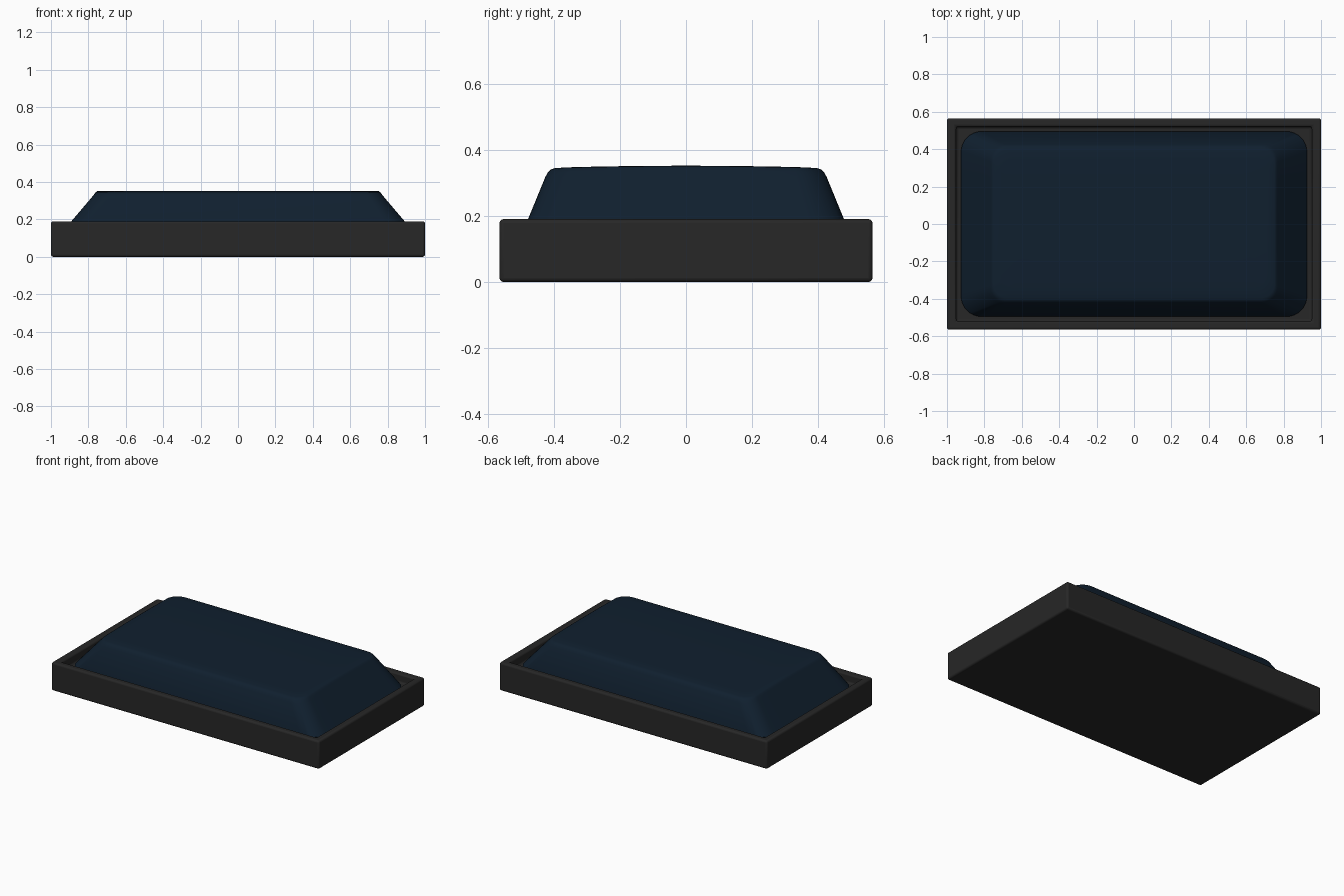
import bpy, bmesh, math

if "Cube" in bpy.data.objects:
    bpy.data.objects.remove(bpy.data.objects["Cube"])


def make_object(name, bm, color):
    bmesh.ops.recalc_face_normals(bm, faces=bm.faces[:])
    mesh = bpy.data.meshes.new(name)
    bm.to_mesh(mesh)
    bm.free()
    obj = bpy.data.objects.new(name, mesh)
    bpy.context.collection.objects.link(obj)
    mat = bpy.data.materials.new(name + "_material")
    mat.diffuse_color = (*color, 1)
    mat.use_nodes = True
    mat.node_tree.nodes["Principled BSDF"].inputs["Base Color"].default_value = mat.diffuse_color
    mesh.materials.append(mat)
    return obj


def smooth(obj, angle):
    bpy.ops.object.select_all(action='DESELECT')
    obj.select_set(True)
    bpy.context.view_layer.objects.active = obj
    bpy.ops.object.shade_smooth_by_angle(angle=math.radians(angle))


def rounded_ring(bm, hx, hy, z, r, crown, steps=8):
    """Rounded rectangle whose height falls off towards the long sides."""
    verts = []
    corners = [(1, 1, 0), (-1, 1, 90), (-1, -1, 180), (1, -1, 270)]
    for sx, sy, start in corners:
        arc = []
        for i in range(steps + 1):
            a = math.radians(start + 90 * i / steps)
            arc.append((sx * (hx - r) + r * math.cos(a), sy * (hy - r) + r * math.sin(a)))
        # midpoints on the short ends carry the crown
        if sx == 1 and sy == 1:
            arc = [(hx, (hy - r) * t) for t in (0, 0.35, 0.7)] + arc
        elif sx == -1 and sy == 1:
            arc += [(-hx, (hy - r) * t) for t in (0.7, 0.35, 0, -0.35, -0.7)]
        elif sx == 1 and sy == -1:
            arc += [(hx, (hy - r) * t) for t in (-0.7, -0.35)]
        verts += [bm.verts.new((x, y, z - crown * (y / 0.4) ** 2)) for x, y in arc]
    return verts


# Shallow tray with a raised rim
bm = bmesh.new()
bmesh.ops.create_cube(bm, size=1)
for v in bm.verts:
    v.co = (v.co.x * 2, v.co.y * 1.13, (v.co.z + 0.5) * 0.19)
top = max(bm.faces, key=lambda f: f.calc_center_median().z)
bmesh.ops.inset_region(bm, faces=[top], thickness=0.07)
for v in top.verts:
    v.co.y *= 0.50 / 0.495
floor = bmesh.ops.extrude_discrete_faces(bm, faces=[top])["faces"][0]
for v in floor.verts:
    v.co.z = 0.13
tray = make_object("tray", bm, (0.02, 0.02, 0.02))
bevel = tray.modifiers.new("soft_edges", 'BEVEL')
bevel.width = 0.012
bevel.segments = 3
smooth(tray, 40)

# Tapered cap with rounded corners and a slightly crowned top
bm = bmesh.new()
profile = [  # half length, half width, height, corner radius, crown
    (0.925, 0.495, 0.125, 0.11, 0),
    (0.925, 0.495, 0.15, 0.11, 0),
    (0.782, 0.426, 0.318, 0.09, 0),
    (0.768, 0.418, 0.336, 0.085, 0.003),
    (0.760, 0.409, 0.346, 0.08, 0.005),
    (0.752, 0.395, 0.351, 0.075, 0.006),
    (0.71, 0.34, 0.352, 0.07, 0.006),
    (0.60, 0.20, 0.352, 0.06, 0.006),
    (0.50, 0.06, 0.352, 0.03, 0.006),
]
rings = [rounded_ring(bm, *p) for p in profile]
n = len(rings[0])
for low, high in zip(rings, rings[1:]):
    for i in range(n):
        j = (i + 1) % n
        bm.faces.new((low[i], low[j], high[j], high[i]))
bm.faces.new(rings[-1])
bm.faces.new(rings[0])
cap = make_object("cap", bm, (0.005, 0.014, 0.028))
smooth(cap, 35)
